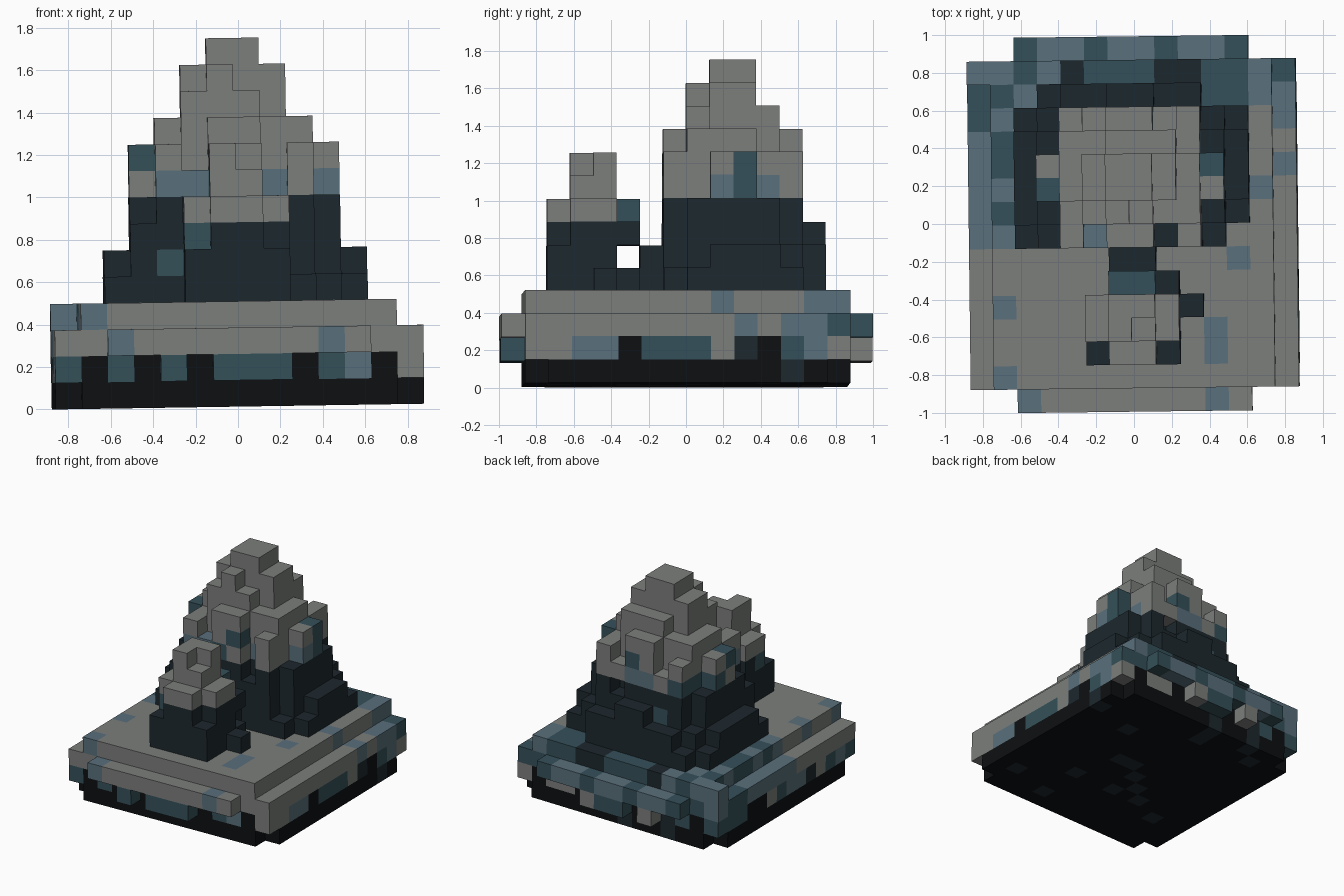
import bpy
import random
from mathutils import Matrix, Vector

if "Cube" in bpy.data.objects:
    bpy.data.objects.remove(bpy.data.objects["Cube"])

random.seed(4)
S = 0.1242  # block size
TILT = (Matrix.Translation((0, 0, 0.0135)) @ Matrix.Rotation(0.012, 4, 'Z')
        @ Matrix.Rotation(-0.0155, 4, 'Y'))


def material(name, rgb):
    m = bpy.data.materials.new(name)
    m.diffuse_color = (*rgb, 1)
    m.use_nodes = True
    m.node_tree.nodes["Principled BSDF"].inputs["Base Color"].default_value = m.diffuse_color
    return m


MATS = [material("snow_grey", (0.20, 0.21, 0.20)),
        material("frost_blue", (0.10, 0.16, 0.20)),
        material("teal_slate", (0.035, 0.08, 0.10)),
        material("navy_rock", (0.012, 0.021, 0.027)),
        material("black_rock", (0.004, 0.005, 0.006))]
GREY, FROST, TEAL, NAVY, BLACK = range(5)


def box(x0, x1, y0, y1, z0, z1):
    """Inclusive block range as a set of cells."""
    return {(x, y, z) for x in range(x0, x1 + 1)
            for y in range(y0, y1 + 1) for z in range(z0, z1 + 1)}


def union(*ranges):
    return set().union(*(box(*r) for r in ranges))


def pick(*choices):
    return random.choice(choices)


# Dark base with notched corners
base = union((-6, 5, -7, 6, 0, 1), (-7, 6, -6, 5, 0, 1))

# Ground slab: wide rim, raised plateau, hanging icicle blocks
ground = union((-7, 6, -7, 6, 2, 2), (-5, 4, -8, 7, 2, 2), (-6, 5, -7, 6, 3, 3),
               (-7, -7, 6, 6, 3, 3))
for x in (-3, -1, 0, 1):
    ground |= {(x, -8, 1), (x, 7, 1)}
for x in (-7, 6):
    ground |= {(x, -7, 1), (x, 6, 1)}
icicles = {(x, y, 1) for x in (-5, 3, 4) for y in (-7, 6)}
icicles |= {(x, y, 1) for x in (-7, 6) for y in (-6, -5, -4, -2, -1, 0, 1, 4, 5)}
base -= icicles
ground |= icicles

# Large peak: broad slopes
slopes = union((-4, 3, -1, 4, 4, 6), (-5, -5, -1, 4, 4, 4), (4, 4, 0, 4, 4, 4),
               (-5, -5, 0, 3, 5, 5), (4, 4, 1, 3, 5, 5),
               (-4, 2, 5, 5, 4, 4), (-3, 2, 5, 5, 5, 5), (-1, 0, 5, 5, 6, 6),
               (-3, 2, -1, 4, 7, 7), (-4, -4, 0, 3, 7, 7), (3, 3, 0, 3, 7, 7),
               (-1, 0, -2, -2, 4, 5))
slopes -= {(3, -1, 6), (3, 4, 6), (-4, 4, 6), (-2, -1, 7), (1, 4, 7),
           (3, -1, 5), (1, -1, 7)}

# Large peak: stepped cap with buttresses on each side
cap = union((-3, 2, 0, 3, 8, 10), (-4, 3, 1, 2, 8, 9),
            (-1, 0, -1, 4, 8, 10), (-3, -3, -1, 4, 8, 9), (2, 2, -1, 4, 8, 9),
            (-2, -2, -1, -1, 8, 8), (-2, 1, 4, 4, 8, 8),
            (-2, 1, 0, 3, 11, 11), (-2, 1, 1, 2, 12, 12), (-1, -1, 0, 0, 12, 12),
            (-1, 0, 1, 2, 13, 13))
cap -= {(-3, 0, 10), (2, 3, 10), (-2, 3, 11), (1, 0, 11)}

# Small front peak
small_slopes = union((-2, 1, -6, -4, 4, 6), (2, 2, -4, -4, 4, 4), (0, 1, -3, -3, 4, 4),
                     (-1, 1, -3, -3, 6, 6))
small_slopes -= {(-2, -6, 6), (1, -6, 6)}
small_cap = union((-2, 1, -5, -4, 7, 7), (-1, 0, -6, -6, 7, 7), (-1, 0, -3, -3, 7, 7),
                  (-1, 0, -5, -4, 8, 9))
small_cap -= {(0, -5, 9)}


# Colour rules per part
def base_colour(x, y, z):
    return NAVY if random.random() < 0.08 else BLACK


def ground_colour(x, y, z):
    if z == 1:
        return pick(GREY, FROST, TEAL, TEAL)
    if z == 3 and y >= 5 and -3 <= x <= 3:
        return pick(TEAL, NAVY)
    if y >= 5 or (x <= -6 and y >= -1):
        return pick(FROST, FROST, TEAL)
    return FROST if random.random() < 0.12 else GREY


def slope_colour(x, y, z):
    return TEAL if random.random() < 0.08 else NAVY


def cap_colour(x, y, z):
    if z == 8:
        return pick(GREY, GREY, FROST, TEAL)
    if z == 9 and (abs(x + 0.5) > 3 or y in (-1, 4)):
        return pick(GREY, GREY, GREY, TEAL)
    return GREY


def small_cap_colour(x, y, z):
    return TEAL if y == -3 else GREY


PARTS = {"base_rock": (base, base_colour),
         "ground_slab": (ground, ground_colour),
         "large_peak_slopes": (slopes, slope_colour),
         "large_peak_cap": (cap, cap_colour),
         "small_peak_slopes": (small_slopes, slope_colour),
         "small_peak_cap": (small_cap, small_cap_colour)}
SOLID = set().union(*(cells for cells, _ in PARTS.values()))


def build(name, cells, colour):
    """Make one mesh from the exposed faces of the blocks."""
    index, faces, mats = {}, [], []
    for c in sorted(cells):
        mat = colour(*c)
        for axis in range(3):
            for side in (0, 1):
                n = list(c)
                n[axis] += 2 * side - 1
                if tuple(n) in SOLID:
                    continue
                u, v = (axis + 1) % 3, (axis + 2) % 3
                loop = []
                for du, dv in ((0, 0), (1, 0), (1, 1), (0, 1)):
                    p = list(c)
                    p[axis] += side
                    p[u] += du
                    p[v] += dv
                    loop.append(index.setdefault(tuple(p), len(index)))
                faces.append(loop if side else loop[::-1])
                mats.append(mat)
    mesh = bpy.data.meshes.new(name)
    mesh.from_pydata([TILT @ (Vector(p) * S) for p in index], [], faces)
    for m in MATS:
        mesh.materials.append(m)
    for poly, m in zip(mesh.polygons, mats):
        poly.material_index = m
    mesh.update()
    bpy.context.collection.objects.link(bpy.data.objects.new(name, mesh))


for part, (cells, colour) in PARTS.items():
    build(part, cells, colour)
